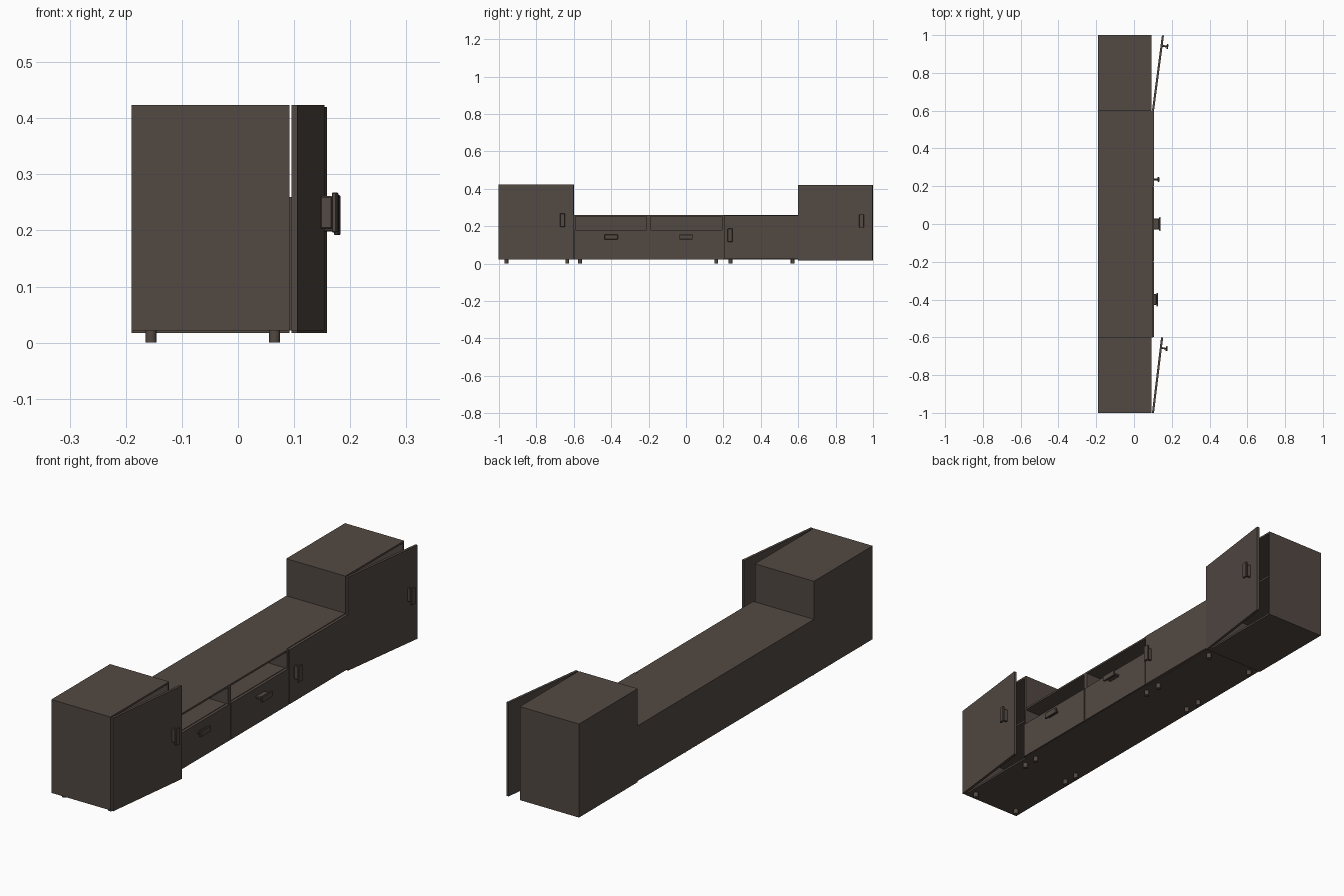
import bpy, bmesh, math
from mathutils import Matrix, Vector

if "Cube" in bpy.data.objects:
    bpy.data.objects.remove(bpy.data.objects["Cube"])

wood = bpy.data.materials.new("dark_brown_wood")
wood.diffuse_color = (0.085, 0.066, 0.055, 1)
wood.use_nodes = True
wood.node_tree.nodes["Principled BSDF"].inputs["Base Color"].default_value = wood.diffuse_color


def make(name, boxes, loc=(0, 0, 0), rot=0.0):
    """One object from a list of boxes (x0, x1, y0, y1, z0, z1)."""
    bm = bmesh.new()
    for x0, x1, y0, y1, z0, z1 in boxes:
        m = Matrix.Translation(((x0 + x1) / 2, (y0 + y1) / 2, (z0 + z1) / 2))
        m = m @ Matrix.Diagonal((x1 - x0, y1 - y0, z1 - z0, 1))
        bmesh.ops.create_cube(bm, size=1, matrix=m)
    me = bpy.data.meshes.new(name)
    bm.to_mesh(me)
    bm.free()
    me.materials.append(wood)
    ob = bpy.data.objects.new(name, me)
    ob.location = loc
    ob.rotation_euler.z = rot
    bpy.context.collection.objects.link(ob)
    return ob


T = 0.008            # panel thickness
XB, XF = -0.19, 0.092  # back and front of the carcass


def carcass(name, y0, y1, z0, z1, extra=(), xf=XF):
    make(name, [
        (XB, xf, y0, y1, z0, z0 + T), (XB, xf, y0, y1, z1 - T, z1),
        (XB, xf, y0, y0 + T, z0 + T, z1 - T), (XB, xf, y1 - T, y1, z0 + T, z1 - T),
        (XB, XB + T, y0 + T, y1 - T, z0 + T, z1 - T), *extra])


def handle(name, x, y, z, vertical=True, reach=0.028, loc=(0, 0, 0), rot=0.0):
    """Pull: slim web standing off the front, with a wider grip plate."""
    def box(x0, x1, long, wide):
        a, b = (wide, long) if vertical else (long, wide)
        return (x0, x1, y - a, y + a, z - b, z + b)
    ob = make(name, [box(x, x + reach - 0.009, 0.029, 0.005),
                     box(x + reach - 0.009, x + reach, 0.036, 0.013)], loc, rot)
    bev = ob.modifiers.new("soft_edges", 'BEVEL')
    bev.width, bev.segments = 0.002, 1


# tall end cabinets with ajar doors
for side, y0, z0, z1, lean in (("left", -1.0, 0.022, 0.424, 0.12),
                               ("right", 0.6, 0.017, 0.42, 0.131)):
    zm = (z0 + z1) / 2
    shelf = (XB + T, XF - 0.015, y0 + T, y0 + 0.4 - T, zm - T / 2, zm + T / 2)
    carcass(side + "_cabinet", y0, y0 + 0.4, z0, z1, [shelf])
    pivot, rot = (0.095, y0, 0), -math.asin(lean)
    make(side + "_cabinet_door", [(0, 0.011, 0, 0.402, z0, z1)], pivot, rot)
    handle(side + "_door_handle", 0.011, 0.347, zm + 0.009, True, 0.03, pivot, rot)

# low middle unit: two open niches over drawers
ZB, ZT, ZS = 0.022, 0.26, 0.18
carcass("middle_unit", -0.6, 0.2, ZB, ZT, [
    (XB + T, 0.1, -0.21, -0.19, ZB + T, ZT - T),
    (XB + T, 0.09, -0.6 + T, 0.2 - T, ZS - T, ZS)], 0.1)
for name, yc, reach in (("left", -0.4, 0.022), ("right", 0.0, 0.036)):
    a, b = yc - 0.198, yc + 0.198
    i, j = yc - 0.18, yc + 0.18
    make(name + "_drawer", [
        (0.093, 0.105, a, b, ZB + 0.002, ZS),
        (-0.16, 0.093, i, j, 0.036, 0.042),
        (-0.16, 0.093, i, i + T, 0.042, 0.15),
        (-0.16, 0.093, j - T, j, 0.042, 0.15),
        (-0.16, -0.152, i + T, j - T, 0.042, 0.15)])
    handle(name + "_drawer_handle", 0.105, yc, 0.142, False, reach)

# low side unit with one closed door
carcass("low_cabinet", 0.2, 0.6, ZB, ZT)
make("low_cabinet_door", [(0.093, 0.105, 0.202, 0.598, ZB + 0.002, ZT - 0.002)])
handle("low_door_handle", 0.105, 0.236, 0.151, True, 0.029)

# round feet
for n, y in enumerate((-0.96, -0.635, -0.567, 0.162, 0.238, 0.57)):
    for side, x in (("back", -0.155), ("front", 0.065)):
        bm = bmesh.new()
        bmesh.ops.create_cone(bm, cap_ends=True, segments=16, radius1=0.01, radius2=0.01,
                              depth=0.024, matrix=Matrix.Translation((x, y, 0.012)))
        for f in bm.faces:
            f.smooth = len(f.verts) == 4
        for e in bm.edges:
            e.smooth = all(f.smooth for f in e.link_faces)
        me = bpy.data.meshes.new(f"{side}_foot_{n + 1}")
        bm.to_mesh(me)
        bm.free()
        me.materials.append(wood)
        bpy.context.collection.objects.link(bpy.data.objects.new(me.name, me))
